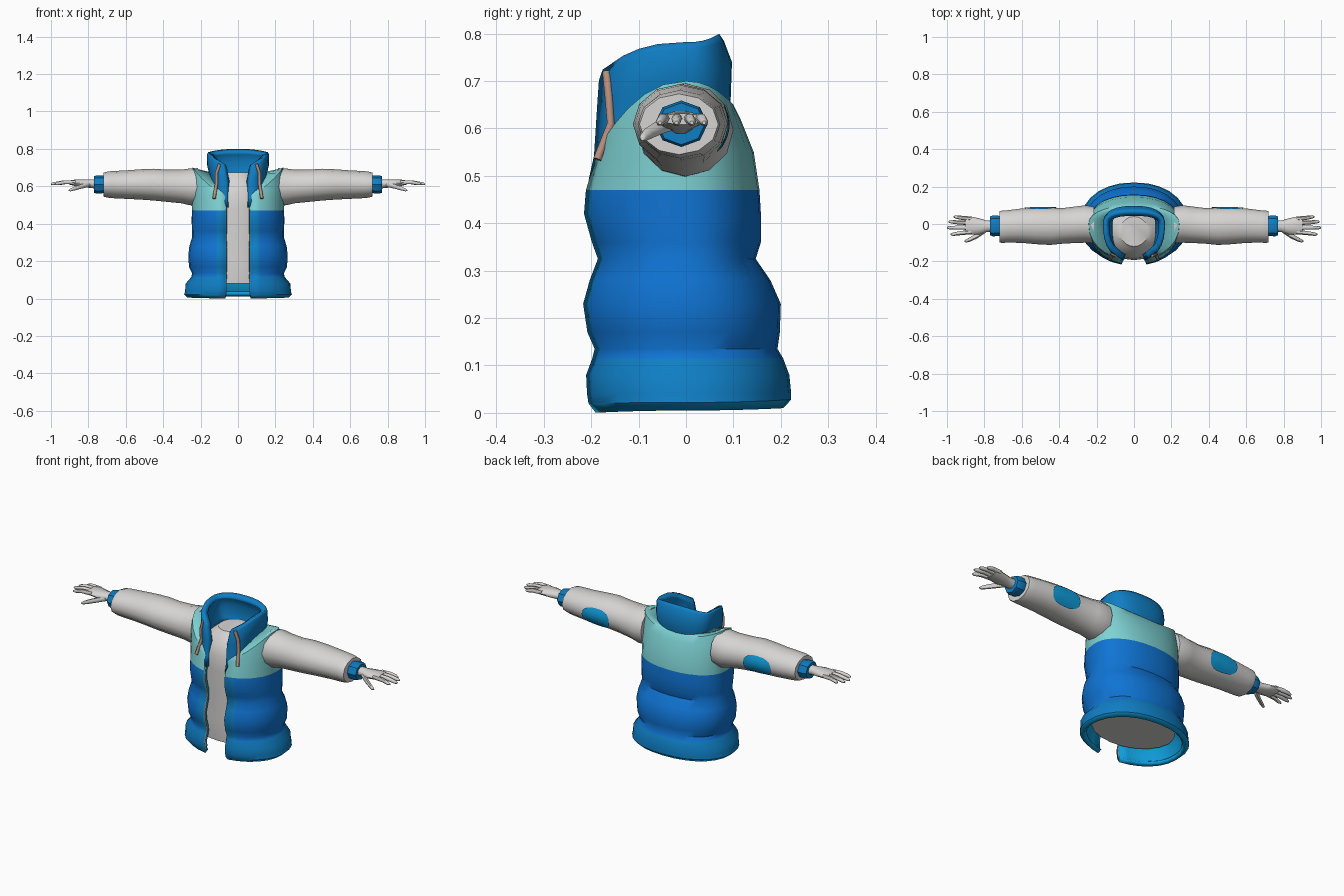
import bpy, bmesh, math

if "Cube" in bpy.data.objects:
    bpy.data.objects.remove(bpy.data.objects["Cube"])

def srgb(r, g, b):
    f = lambda c: c / 12.92 if c <= 0.04045 else ((c + 0.055) / 1.055) ** 2.4
    return (f(r / 255), f(g / 255), f(b / 255), 1)

def mat(name, *rgb):
    m = bpy.data.materials.new(name)
    m.diffuse_color = srgb(*rgb)
    m.use_nodes = True
    m.node_tree.nodes["Principled BSDF"].inputs["Base Color"].default_value = m.diffuse_color
    return m

BLUE = mat("main blue", 15, 116, 212)
TRIM = mat("trim blue", 15, 126, 196)
CYAN = mat("lining cyan", 15, 155, 216)
TEAL = mat("yoke teal", 126, 210, 212)
WHITE = mat("light grey", 214, 213, 211)
BEIGE = mat("zip beige", 186, 145, 128)

def make(name, verts, faces, mats, fix_normals=True, angle=40):
    me = bpy.data.meshes.new(name)
    me.from_pydata(verts, [], faces)
    for m in mats:
        me.materials.append(m)
    if fix_normals:
        bm = bmesh.new()
        bm.from_mesh(me)
        bmesh.ops.recalc_face_normals(bm, faces=bm.faces)
        bm.to_mesh(me)
        bm.free()
    ob = bpy.data.objects.new(name, me)
    bpy.context.collection.objects.link(ob)
    bpy.ops.object.select_all(action='DESELECT')
    ob.select_set(True)
    bpy.context.view_layer.objects.active = ob
    bpy.ops.object.shade_smooth_by_angle(angle=math.radians(angle))
    return ob

def mirror(ob):
    ob.modifiers.new("mirror", 'MIRROR').use_axis[0] = True
    return ob

def loft(name, rings, material, sides=10, axis='x', angle=40):
    """Closed loft of ellipses (t, centre a, centre b, radius a, radius b)."""
    verts, faces = [], []
    for t, a, b, ra, rb in rings:
        for k in range(sides):
            u = 2 * math.pi * k / sides
            p, q = a + ra * math.cos(u), b + rb * math.sin(u)
            verts.append((t, p, q) if axis == 'x' else (p, q, t))
    for i in range(len(rings) - 1):
        for k in range(sides):
            n = (k + 1) % sides
            faces.append((i * sides + k, i * sides + n, (i + 1) * sides + n, (i + 1) * sides + k))
    faces.append(tuple(range(sides)))
    faces.append(tuple(range((len(rings) - 1) * sides, len(rings) * sides)))
    return make(name, verts, faces, [material], angle=angle)

def power(v, e):
    return math.copysign(abs(v) ** e, v)

def shell(name, rings, cols, e, thick, mats, rule, lining):
    """Open-fronted loft; ring = (z front, z side, z back, half width, front, back, gap)."""
    verts, faces = [], []
    for zf, zs, zb, w, front, back, gap in rings:
        t0 = math.asin((gap / w) ** (1 / e))
        t1 = math.asin(((gap + 0.05) / w) ** (1 / e))
        ts = [t0] + [t1 + (2 * math.pi - 2 * t1) * j / (cols - 2) for j in range(cols - 1)] + [2 * math.pi - t0]
        for t in ts:
            s, c = math.sin(t), math.cos(t)
            y = -(front if c > 0 else back) * power(c, e)
            z = zs + ((zf if c > 0 else zb) - zs) * c * c
            verts.append((w * power(s, e), y, z))
    n = cols + 1
    for i in range(len(rings) - 1):
        for j in range(cols):
            faces.append((i * n + j, i * n + j + 1, (i + 1) * n + j + 1, (i + 1) * n + j))
    ob = make(name, verts, faces, mats, False)
    for k, p in enumerate(ob.data.polygons):
        p.material_index = rule(k // cols, k % cols)
    so = ob.modifiers.new("thickness", 'SOLIDIFY')
    so.thickness, so.offset = thick, -1
    so.material_offset = so.material_offset_rim = lining
    return ob

# Padded torso with pinched seams
flat = [(0.04, .283, .213, .222), (0.08, .28, .215, .218), (0.115, .25, .203, .205),
        (0.135, .245, .198, .193), (0.17, .262, .213, .198), (0.23, .266, .222, .2),
        (0.28, .26, .208, .178), (0.325, .246, .191, .147), (0.36, .246, .204, .158),
        (0.42, .248, .221, .158), (0.47, .246, .217, .155)]
rings = [(0, .005, .01, .27, .195, .205, .068), (.02, .022, .028, .288, .21, .222, .068)]
rings += [(z, z, z, w, f, b, .066) for z, w, f, b in flat]
rings += [(.52, .55, .55, .25, .2, .143, .063), (.54, .64, .62, .25, .195, .115, .063),
          (.55, .70, .65, .242, .19, .1, .063), (.56, .67, .67, .14, .18, .08, .063)]

def torso_rule(row, col):
    if row == 0:
        return 3
    if row >= 12:
        return 2
    return 1 if row < 4 or col in (0, 25) else 0

shell("padded_torso", rings, 26, .92, .025, [BLUE, TRIM, TEAL, CYAN], torso_rule, 3)

# Standing collar whose front ends drop onto the chest
shell("collar", [(.47, .63, .63, .145, .217, .085, .063), (.53, .65, .655, .152, .203, .094, .062),
                 (.62, .71, .74, .165, .196, .097, .063), (.69, .77, .785, .166, .195, .08, .075),
                 (.712, .782, .8, .16, .19, .07, .08)],
      22, .8, .032, [TRIM], lambda r, c: 0, 0)

# Zip edges along the opening and behind the collar ends
def ribbon(name, pts, radius):
    cu = bpy.data.curves.new(name, 'CURVE')
    cu.dimensions = '3D'
    cu.bevel_depth, cu.bevel_resolution = radius, 1
    cu.use_fill_caps = True
    for side in (1, -1):
        sp = cu.splines.new('POLY')
        sp.points.add(len(pts) - 1)
        for p, (x, y, z) in zip(sp.points, pts):
            p.co = (side * x, y, z, 1)
    cu.materials.append(BEIGE)
    bpy.context.collection.objects.link(bpy.data.objects.new(name, cu))

ribbon("zip_edge", [(r[6] - .001, -r[4] * .95 + .006, r[0]) for r in rings[1:14]], .005)
ribbon("collar_zip_flap", [(.098, -.168, .72), (.115, -.163, .67), (.115, -.158, .61), (.128, -.187, .535)], .009)

# Inner body
loft("inner_body", [(.08, 0, -.005, .225, .17), (.2, 0, -.02, .21, .165), (.32, 0, -.03, .195, .145),
                    (.48, 0, -.035, .2, .158), (.56, 0, -.04, .19, .145), (.62, 0, -.05, .14, .12),
                    (.655, 0, -.04, .1, .095), (.675, 0, -.04, .075, .08)], WHITE, 20, 'z')

# Sleeves
sleeve = [(.215, -.005, .597, .098, .1), (.26, 0, .597, .1, .098), (.3, -.003, .599, .098, .09),
          (.38, -.01, .603, .095, .086), (.45, -.012, .609, .1, .085), (.52, -.01, .61, .098, .081),
          (.6, -.009, .609, .092, .076), (.68, -.013, .609, .086, .072), (.705, -.015, .609, .087, .068),
          (.72, -.015, .609, .083, .064)]
mirror(loft("sleeve", sleeve, WHITE, 12))

# Elbow patches laid on the sleeve surface
def on_sleeve(x, u, lift):
    i = max(k for k in range(len(sleeve) - 1) if sleeve[k][0] <= x)
    a, b = sleeve[i], sleeve[i + 1]
    f = (x - a[0]) / (b[0] - a[0])
    _, yc, zc, ry, rz = [p + (q - p) * f for p, q in zip(a, b)]
    return (x, yc + (ry + lift) * math.cos(u), zc + (rz + lift) * math.sin(u))

verts, faces, N = [on_sleeve(.5, -.12, .004)], [], 20
for r in (.35, .7, 1):
    for k in range(N):
        t = 2 * math.pi * k / N
        verts.append(on_sleeve(.5 + .085 * r * power(math.cos(t), .8), -.12 + .62 * r * power(math.sin(t), .8), .004))
for k in range(N):
    n = (k + 1) % N
    faces.append((0, 1 + n, 1 + k))
    for q in (1, 1 + N):
        faces.append((q + k, q + n, q + N + n, q + N + k))
mirror(make("elbow_patch", verts, faces, [CYAN]))

# Wrist cuffs
mirror(loft("wrist_cuff", [(.7, -.01, .61, .05, .044), (.73, -.01, .61, .055, .048),
                           (.755, -.01, .61, .056, .049), (.77, -.01, .61, .05, .044)], TRIM, 8))

# Hands
mirror(loft("palm", [(.74, -.01, .612, .03, .027), (.79, -.012, .614, .031, .024),
                     (.83, -.013, .616, .044, .021), (.875, -.008, .619, .049, .017),
                     (.9, -.008, .62, .046, .012)], WHITE, 10, angle=60))
for i, (y0, y1, tip) in enumerate([(.028, .038, .965), (.005, .012, .992), (-.019, -.02, 1.0), (-.043, -.055, .98)]):
    mid = (.88 + tip) / 2
    mirror(loft("finger_%d" % (i + 1), [(.87, y0, .621, .012, .012), (mid, (y0 + y1) / 2, .621, .011, .011),
                                       (tip - .012, y1, .614, .009, .009), (tip, y1, .612, .004, .004)],
                WHITE, 6, angle=60))
mirror(loft("thumb", [(.79, -.03, .61, .014, .014), (.835, -.06, .6, .015, .014), (.875, -.082, .588, .012, .012),
                      (.895, -.09, .581, .009, .009), (.905, -.092, .578, .004, .004)], WHITE, 6, angle=60))
